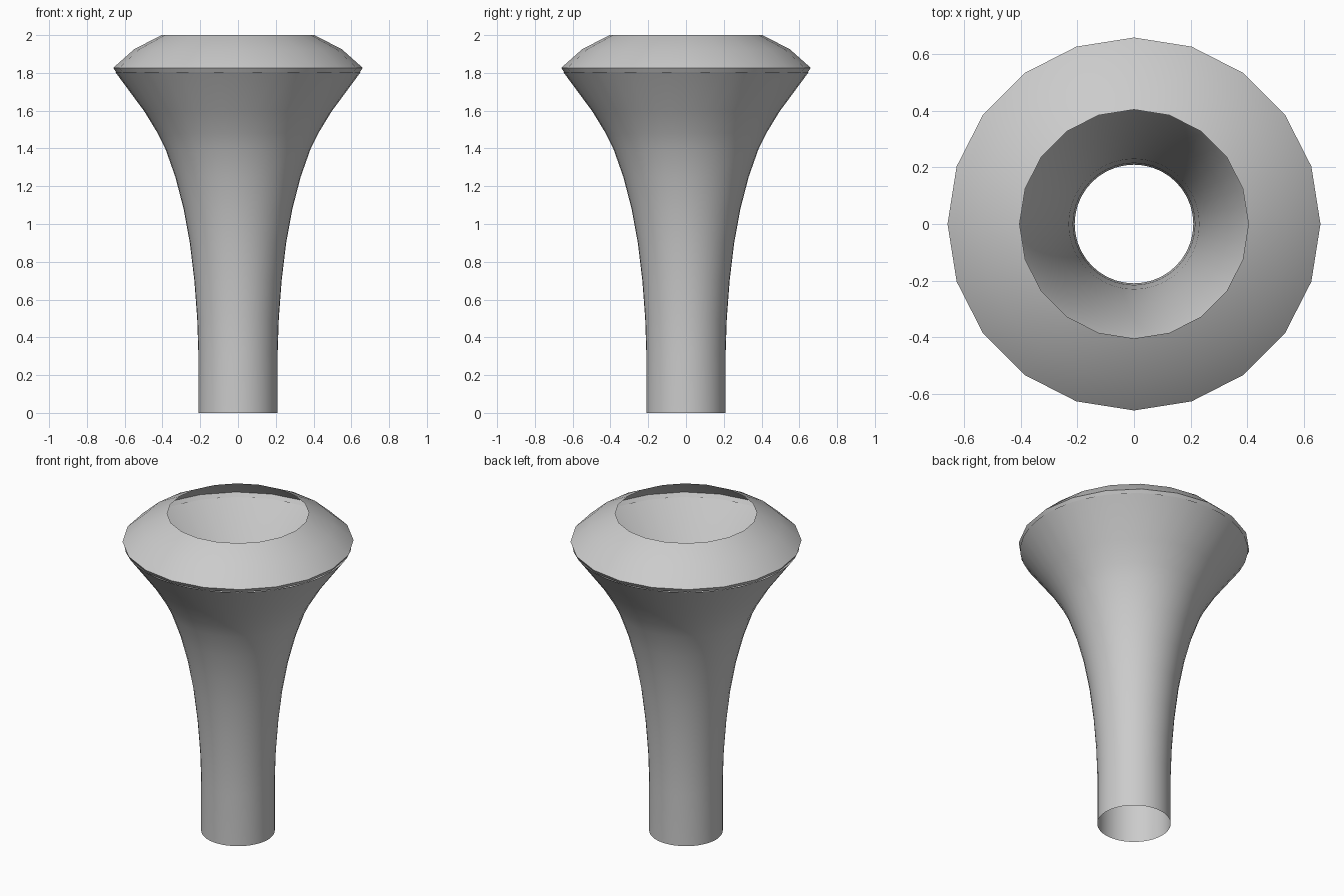
import bpy, bmesh, math

if "Cube" in bpy.data.objects:
    bpy.data.objects.remove(bpy.data.objects["Cube"])


def lathe(name, profile, sides, sharp_angle):
    """Spin an open (radius, height) profile around z into a thin shell."""
    bm = bmesh.new()
    rings = []
    for r, z in profile:
        rings.append([bm.verts.new((r * math.cos(2 * math.pi * i / sides),
                                    r * math.sin(2 * math.pi * i / sides), z))
                      for i in range(sides)])
    for low, high in zip(rings, rings[1:]):
        for i in range(sides):
            j = (i + 1) % sides
            bm.faces.new((low[i], low[j], high[j], high[i]))
    mesh = bpy.data.meshes.new(name)
    bm.to_mesh(mesh)
    bm.free()
    obj = bpy.data.objects.new(name, mesh)
    bpy.context.collection.objects.link(obj)
    bpy.ops.object.select_all(action='DESELECT')
    obj.select_set(True)
    bpy.context.view_layer.objects.active = obj
    bpy.ops.object.shade_smooth_by_angle(angle=math.radians(sharp_angle))
    return obj


# Flared stem: straight open tube that widens like a trumpet bell
lathe("flared_stem", [(0.21, 0.0), (0.21, 0.32), (0.216, 0.5), (0.231, 0.7),
                      (0.255, 0.9), (0.288, 1.08), (0.332, 1.25),
                      (0.385, 1.4), (0.425, 1.48), (0.495, 1.595),
                      (0.65, 1.805)], 40, 40)

# Rounded rim: coarse 20-sided lip closing in towards the mouth opening
lathe("rounded_rim", [(0.645, 1.803), (0.66, 1.827), (0.55, 1.925),
                      (0.405, 2.0)], 20, 60)
